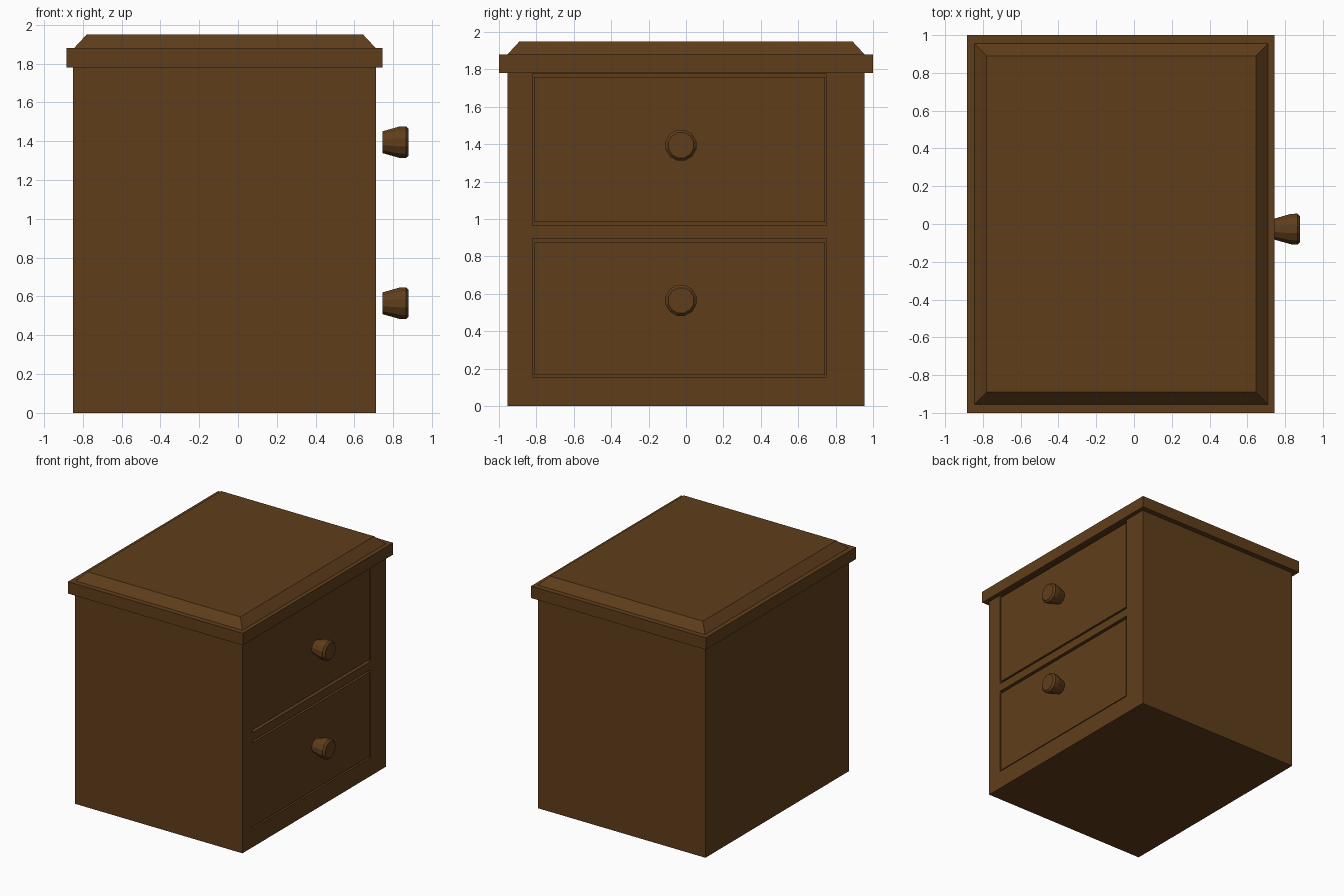
import bpy, bmesh, math

if "Cube" in bpy.data.objects:
    bpy.data.objects.remove(bpy.data.objects["Cube"])

wood = bpy.data.materials.new("brown_wood")
wood.diffuse_color = (0.115, 0.048, 0.011, 1)
wood.use_nodes = True
wood.node_tree.nodes["Principled BSDF"].inputs["Base Color"].default_value = wood.diffuse_color


def skin(name, rings):
    """Join equal-length point rings into a closed solid."""
    bm = bmesh.new()
    loops = [[bm.verts.new(p) for p in ring] for ring in rings]
    n = len(loops[0])
    for a, b in zip(loops, loops[1:]):
        for i in range(n):
            j = (i + 1) % n
            bm.faces.new((a[i], a[j], b[j], b[i]))
    bm.faces.new(loops[0][::-1])
    bm.faces.new(loops[-1])
    bmesh.ops.recalc_face_normals(bm, faces=bm.faces)
    mesh = bpy.data.meshes.new(name)
    bm.to_mesh(mesh)
    bm.free()
    mesh.materials.append(wood)
    ob = bpy.data.objects.new(name, mesh)
    bpy.context.collection.objects.link(ob)
    return ob


def rect(x0, x1, y0, y1, z):
    return [(x0, y0, z), (x1, y0, z), (x1, y1, z), (x0, y1, z)]


def box(name, x0, x1, y0, y1, z0, z1):
    return skin(name, [rect(x0, x1, y0, y1, z) for z in (z0, z1)])


# cabinet body
body = box("cabinet_body", -0.85, 0.71, -0.955, 0.955, 0, 1.78)

# overhanging top with a raised, sloped panel
skin("top_slab", [
    rect(-0.885, 0.745, -1, 1, 1.78),
    rect(-0.885, 0.745, -1, 1, 1.88),
    rect(-0.845, 0.71, -0.955, 0.955, 1.88),
    rect(-0.78, 0.645, -0.89, 0.89, 1.95),
])

# knob profile: (x, radius)
knob_profile = [(0.745, 0.058), (0.83, 0.083), (0.865, 0.085), (0.88, 0.07)]
SIDES = 12

# drawers: opening bottom/top, front bottom/top, knob height
drawers = {
    "upper": (0.965, 1.775, 0.985, 1.76, 1.395),
    "lower": (0.155, 0.895, 0.165, 0.875, 0.565),
}
for label, (o0, o1, d0, d1, kz) in drawers.items():
    # opening in the body
    cutter = box(label + "_opening_cutter", 0.4, 0.8, -0.82, 0.75, o0, o1)
    cutter.hide_render = True
    cutter.hide_viewport = True
    cutter.display_type = 'WIRE'
    cut = body.modifiers.new(label + "_opening", 'BOOLEAN')
    cut.operation = 'DIFFERENCE'
    cut.solver = 'EXACT'
    cut.object = cutter
    # drawer filling the opening with a thin gap
    box(label + "_drawer", 0.4, 0.705, -0.812, 0.742, d0, d1)
    # tapered round knob
    skin(label + "_knob", [
        [(x, -0.027 + r * math.cos(t), kz + r * math.sin(t))
         for t in (math.tau * (i + 0.5) / SIDES for i in range(SIDES))]
        for x, r in knob_profile])
